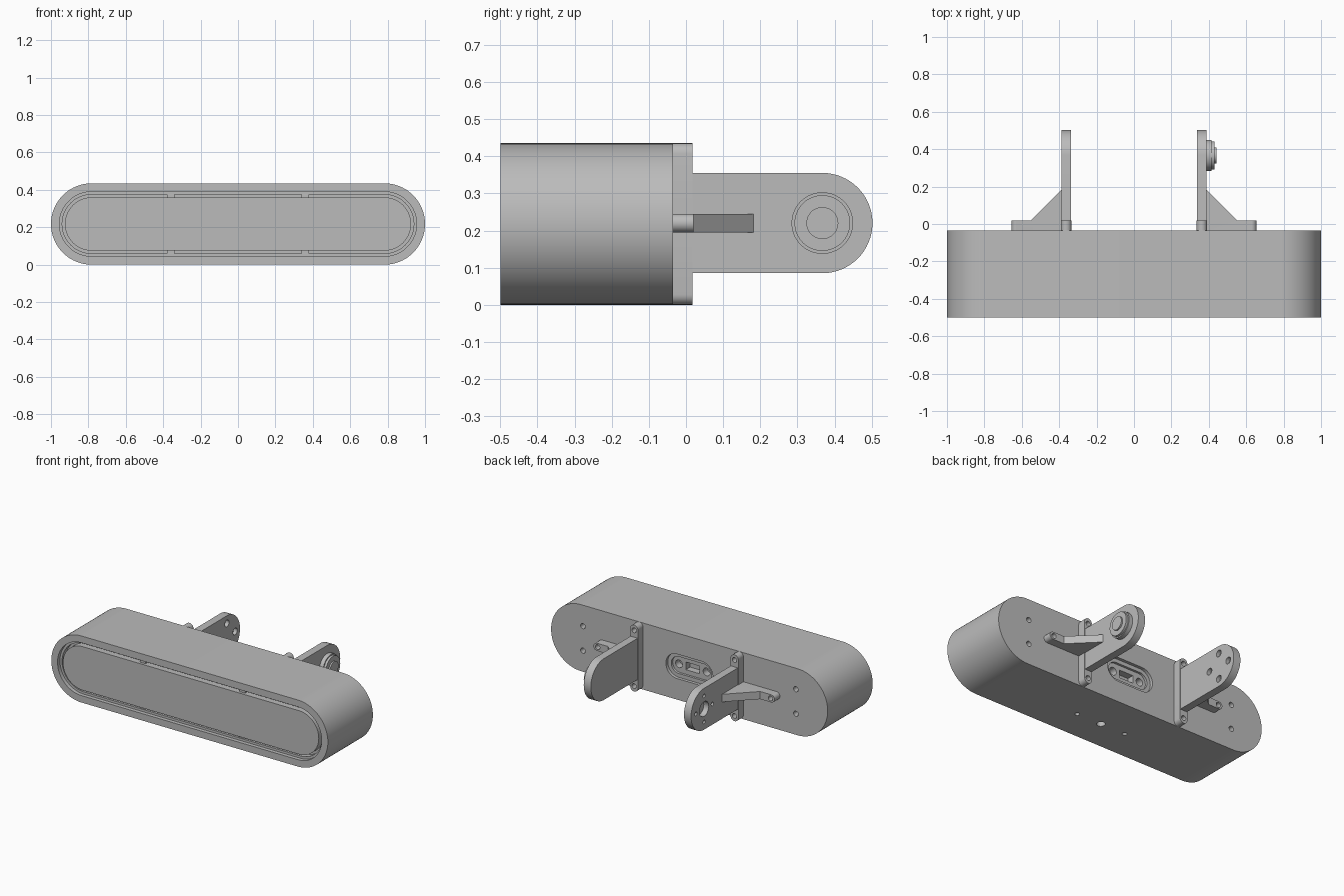
import bpy, bmesh, math
from math import cos, sin, pi

cube = bpy.data.objects.get("Cube")
if cube:
    bpy.data.objects.remove(cube, do_unlink=True)

grey = bpy.data.materials.new("plain_grey")
grey.use_nodes = True
colour = (0.5, 0.5, 0.5, 1)
grey.diffuse_color = colour
grey.node_tree.nodes["Principled BSDF"].inputs["Base Color"].default_value = colour

MID = 0.2175            # height of the body's centre line
BACK = -0.035           # rear face of the body
PLACE = {"x": lambda a, b, d: (d, a, b),
         "y": lambda a, b, d: (a, d, b),
         "z": lambda a, b, d: (a, b, d)}


def arc(cx, cz, r, start, end, n=24):
    return [(cx + r * cos(start + (end - start) * i / n),
             cz + r * sin(start + (end - start) * i / n)) for i in range(n + 1)]


def stadium(half, r, cx=0, cz=MID, n=24):
    s = half - r
    return arc(cx + s, cz, r, -pi / 2, pi / 2, n) + arc(cx - s, cz, r, pi / 2, 1.5 * pi, n)


def circle(cx, cz, r, n=24):
    return arc(cx, cz, r, 0, 2 * pi, n)[:-1]


def rect(a0, a1, b0, b1):
    return [(a0, b0), (a1, b0), (a1, b1), (a0, b1)]


def prism(name, outline, axis, lo, hi):
    """Extrude a closed outline along an axis."""
    bm = bmesh.new()
    base = bm.faces.new([bm.verts.new(PLACE[axis](a, b, lo)) for a, b in outline])
    top = bmesh.ops.extrude_face_region(bm, geom=[base])["geom"]
    shift = PLACE[axis](0, 0, hi - lo)
    bmesh.ops.translate(bm, vec=shift, verts=[v for v in top if isinstance(v, bmesh.types.BMVert)])
    bmesh.ops.recalc_face_normals(bm, faces=bm.faces)
    mesh = bpy.data.meshes.new(name)
    bm.to_mesh(mesh)
    bm.free()
    mesh.materials.append(grey)
    obj = bpy.data.objects.new(name, mesh)
    bpy.context.collection.objects.link(obj)
    return obj


def activate(obj):
    bpy.ops.object.select_all(action="DESELECT")
    obj.select_set(True)
    bpy.context.view_layer.objects.active = obj


def combine(obj, outline, axis, lo, hi, operation="DIFFERENCE"):
    """Cut or add a prism, then discard the helper."""
    tool = prism("helper", outline, axis, lo, hi)
    mod = obj.modifiers.new("boolean", "BOOLEAN")
    mod.operation, mod.solver, mod.object = operation, "EXACT", tool
    activate(obj)
    bpy.ops.object.modifier_apply(modifier=mod.name)
    bpy.data.objects.remove(tool, do_unlink=True)


def smooth(obj):
    activate(obj)
    bpy.ops.object.shade_smooth_by_angle(angle=math.radians(30))


# Main body with stepped front opening
body = prism("body", stadium(1, MID, n=40), "y", -0.5, BACK)
combine(body, stadium(0.955, 0.1725, n=40), "y", -0.6, -0.475)
combine(body, stadium(0.94, 0.1575, n=40), "y", -0.6, -0.44)

# Rear connector pocket, with two screw holes and a slot
combine(body, stadium(0.17, 0.08), "y", BACK - 0.02, 0.1)
combine(body, stadium(0.145, 0.055), "y", BACK - 0.035, 0.1)
for side in (-1, 1):
    combine(body, circle(side * 0.1, MID, 0.025), "y", BACK - 0.08, 0.1)
combine(body, rect(-0.05, 0.05, MID - 0.025, MID + 0.025), "y", BACK - 0.08, 0.1)

# Rear mounting holes and the row of holes underneath
for side in (-1, 1):
    for dz in (-0.08, 0.08):
        combine(body, circle(side * 0.77, MID + dz, 0.017), "y", BACK - 0.08, 0.1)
for x, r in ((-0.18, 0.014), (0, 0.026), (0.18, 0.014)):
    combine(body, circle(x, -0.3, r), "z", -0.1, 0.08 if x else 0.1)
smooth(body)

# Front panel and the small clips that hold it
smooth(prism("front_panel", stadium(0.925, 0.1425, n=40), "y", -0.487, -0.43))
for side in (-1, 1):
    for up in (-1, 1):
        x, z = side * 0.36, MID + up * 0.152
        prism("panel_clip", rect(x - 0.02, x + 0.02, z - 0.012, z + 0.012), "y", -0.47, -0.43)

# Rear arms: plate, full-height base strip, gusset and foot
PIVOT = (0.367, 0.22)
for side, label in ((1, "left"), (-1, "right")):
    def span(a, b):
        return sorted((side * a, side * b))

    outline = [(BACK, 0.085), *arc(*PIVOT, 0.135, -pi / 2, pi / 2, 32), (BACK, 0.355)]
    arm = prism(label + "_arm", outline, "x", *span(0.337, 0.388))
    tab = [(side * a, b) for a, b in stadium(MID, 0.028, 0, 0, 12)]
    tab = [(side * 0.363 + b, MID + a) for a, b in tab]
    combine(arm, tab, "y", BACK - 0.002, 0.018, "UNION")
    gusset = [(0.37, BACK - 0.001), (0.63, BACK - 0.001), (0.63, 0.02),
              (0.55, 0.02), (0.387, 0.183), (0.37, 0.183)]
    combine(arm, [(side * a, b) for a, b in gusset], "z", 0.195, 0.245, "UNION")
    combine(arm, circle(side * 0.63, 0.22, 0.025), "y", BACK - 0.003, 0.02, "UNION")

    # Screw holes in the tabs and foot
    for x, z in ((0.363, 0.035), (0.363, 0.4), (0.625, 0.22)):
        combine(arm, circle(side * x, z, 0.016), "y", -0.02, 0.1)

    # The right arm carries a blind socket and four counterbored holes
    if side < 0:
        combine(arm, circle(*PIVOT, 0.048), "x", -0.5, -0.352)
        for i in range(4):
            y = PIVOT[0] + 0.085 * cos(i * pi / 2)
            z = PIVOT[1] + 0.085 * sin(i * pi / 2)
            combine(arm, circle(y, z, 0.012), "x", -0.5, -0.3)
            combine(arm, circle(y, z, 0.022), "x", -0.362, -0.3)
    smooth(arm)

# Stepped pivot boss on the left arm
for name, r, lo, hi in (("boss_base", 0.083, 0.38, 0.415),
                        ("boss_step", 0.075, 0.41, 0.43),
                        ("boss_tip", 0.043, 0.425, 0.44)):
    smooth(prism(name, circle(*PIVOT, r, 40), "x", lo, hi))
